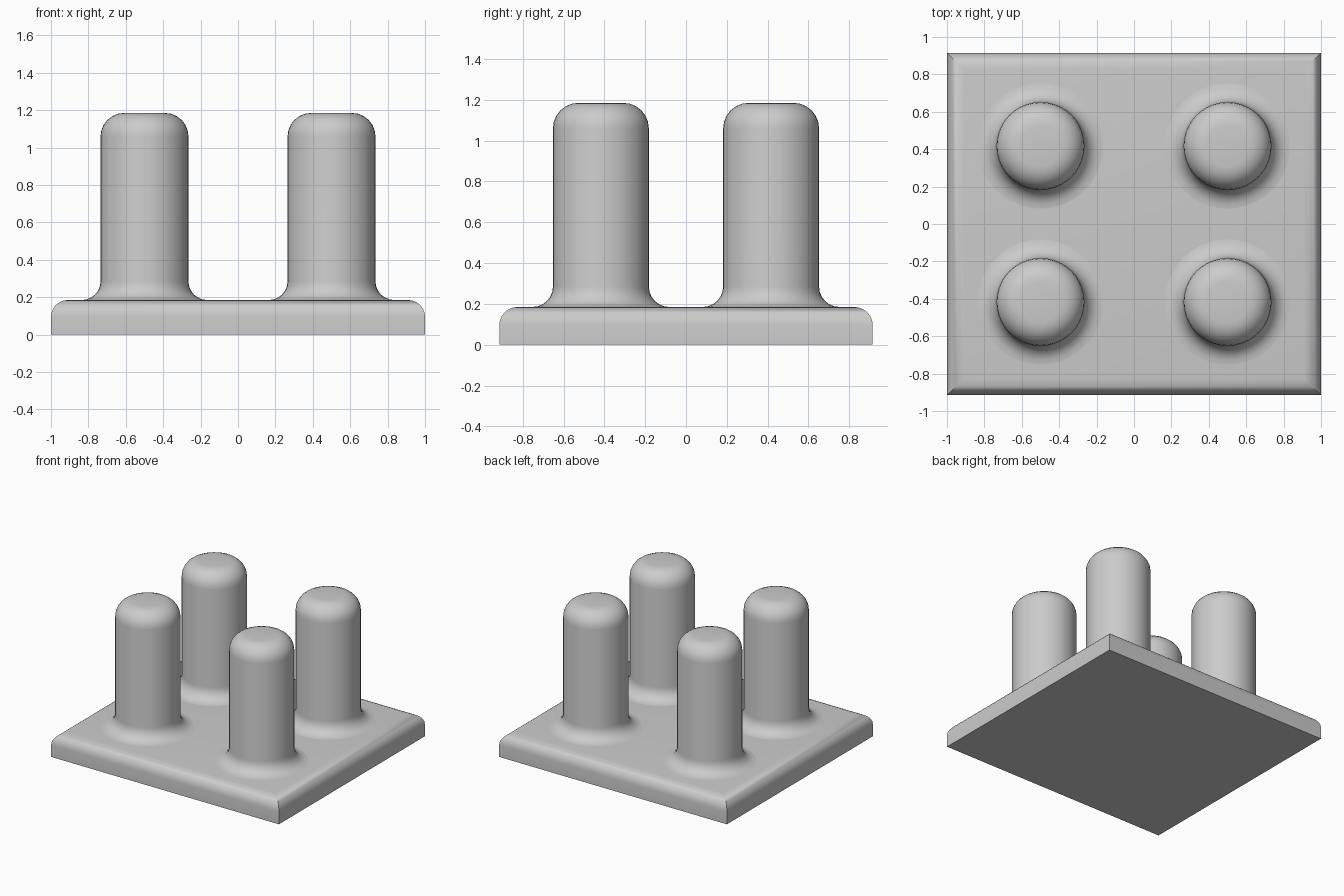
import bpy, bmesh, math

if "Cube" in bpy.data.objects:
    bpy.data.objects.remove(bpy.data.objects["Cube"])

BASE_X, BASE_Y, BASE_H, EDGE_R = 1.0, 0.915, 0.185, 0.09
POST_R, POST_TOP, CAP_R, FILLET_R = 0.235, 1.185, 0.125, 0.10
SEGMENTS, ARC = 40, 6

grey = bpy.data.materials.new("plain grey")
grey.diffuse_color = (0.6, 0.6, 0.6, 1)
grey.use_nodes = True
grey.node_tree.nodes["Principled BSDF"].inputs["Base Color"].default_value = grey.diffuse_color


def finish(name, bm):
    bmesh.ops.recalc_face_normals(bm, faces=bm.faces)
    mesh = bpy.data.meshes.new(name)
    bm.to_mesh(mesh)
    bm.free()
    mesh.materials.append(grey)
    obj = bpy.data.objects.new(name, mesh)
    bpy.context.collection.objects.link(obj)
    bpy.ops.object.select_all(action='DESELECT')
    obj.select_set(True)
    bpy.context.view_layer.objects.active = obj
    bpy.ops.object.shade_smooth_by_angle(angle=math.radians(35))
    return obj


def arc(cx, cz, r, a0, a1):
    angles = [math.radians(a0 + (a1 - a0) * i / ARC) for i in range(ARC + 1)]
    return [(cx + r * math.cos(a), cz + r * math.sin(a)) for a in angles]


# Base plate: stacked rectangles give a rounded top edge with mitred corners
bm = bmesh.new()
rings = []
for inset, z in [(0, 0)] + [(EDGE_R - x, z) for x, z in
                            arc(0, BASE_H - EDGE_R, EDGE_R, 0, 90)]:
    x, y = BASE_X - inset, BASE_Y - inset
    rings.append([bm.verts.new((sx * x, sy * y, z))
                  for sx, sy in ((-1, -1), (1, -1), (1, 1), (-1, 1))])
for low, high in zip(rings, rings[1:]):
    for i in range(4):
        j = (i + 1) % 4
        bm.faces.new((low[i], low[j], high[j], high[i]))
bm.faces.new(rings[0][::-1])
bm.faces.new(rings[-1])
finish("base_plate", bm)

# Posts: flared foot, straight shaft and rounded cap, turned about the axis
profile = (arc(POST_R + FILLET_R, BASE_H + FILLET_R, FILLET_R, 270, 180)
           + arc(POST_R - CAP_R, POST_TOP - CAP_R, CAP_R, 0, 90))
for side, sx in (("left", -1), ("right", 1)):
    for end, sy in (("front", -1), ("back", 1)):
        bm = bmesh.new()
        rings = [[bm.verts.new((r * math.cos(a), r * math.sin(a), z))
                  for a in (math.tau * i / SEGMENTS for i in range(SEGMENTS))]
                 for r, z in profile]
        for low, high in zip(rings, rings[1:]):
            for i in range(SEGMENTS):
                j = (i + 1) % SEGMENTS
                bm.faces.new((low[i], low[j], high[j], high[i]))
        bm.faces.new(rings[-1])
        post = finish(f"post_{end}_{side}", bm)
        post.location = (sx * 0.5, sy * 0.417, 0)
